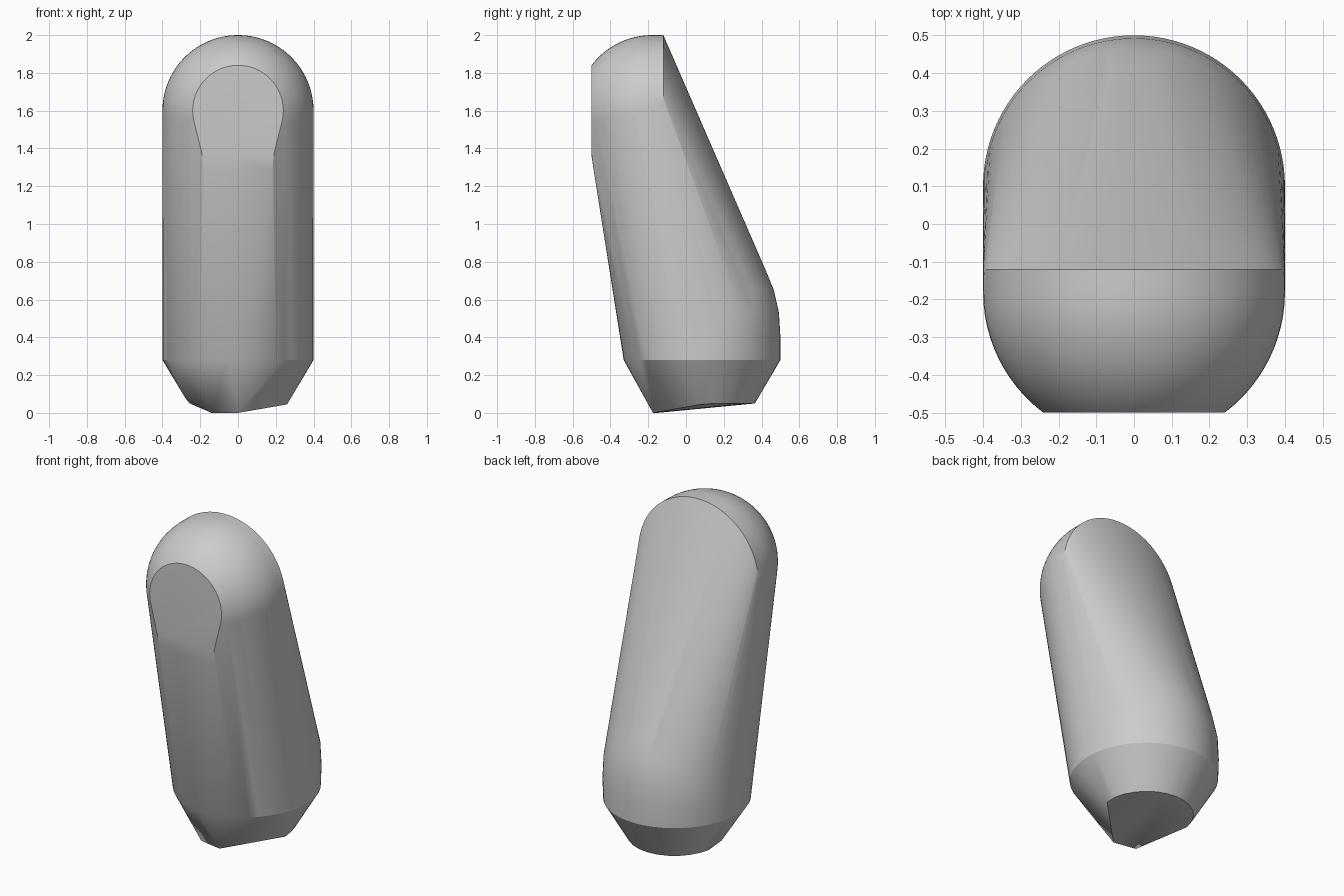
import bpy, bmesh
from math import sin, cos, pi, radians, sqrt

cube = bpy.data.objects.get("Cube")
if cube:
    bpy.data.objects.remove(cube, do_unlink=True)

R = 0.4
bm = bmesh.new()


def arc(center, rx, ry, z, start=0, end=2 * pi, steps=48):
    """Horizontal arc of points around (0, center)."""
    for i in range(steps + 1):
        a = start + (end - start) * i / steps
        bm.verts.new((rx * cos(a), center + ry * sin(a), z))


def arch(y, r, steps=48, end=pi):
    """Upright arc of points facing the front."""
    for i in range(steps + 1):
        a = end * i / steps
        bm.verts.new((r * cos(a), y, 1.6 + r * sin(a)))


# Rounded head: a ball cut flat at the front and squarely at the back
HEAD_Y, FLAT_Y, BACK_Y = -0.18, -0.5, -0.12
arch(BACK_Y, R)
for i in range(17):
    y = HEAD_Y + (FLAT_Y - HEAD_Y) * sin(pi / 2 * i / 16)
    arch(y, sqrt(R * R - (y - HEAD_Y) ** 2), 64, 2 * pi)

# Lower end of the flat front panel
for s in (-1, 1):
    bm.verts.new((s * 0.19, -0.5, 1.37))
    bm.verts.new((s * 0.18, -0.488, 1.28))

# Body foot, with a rounded heel
arc(0.085, R, 0.415, 0.28)
arc(0.1, R, 0.4, 0.4, 0, pi)
arc(0.1, 0.395, 0.392, 0.53, 0, pi)
arc(0.1, 0.37, 0.365, 0.65, 0, pi)
arc(0.1, 0.32, 0.32, 0.76, 0, pi)

# Uneven chamfered underside
arc(0.1, 0.26, 0.265, 0.05, radians(10), radians(170), 12)
for p in ((-0.14, -0.15, 0), (0, -0.175, 0), (-0.28, 0.06, 0.08), (0.26, 0.08, 0.045)):
    bm.verts.new(p)

# Wrap everything in one convex skin
bmesh.ops.remove_doubles(bm, verts=bm.verts[:], dist=0.002)
bmesh.ops.convex_hull(bm, input=bm.verts[:])
bmesh.ops.delete(bm, geom=[v for v in bm.verts if not v.link_faces], context='VERTS')
bmesh.ops.dissolve_limit(bm, angle_limit=radians(0.3), verts=bm.verts[:], edges=bm.edges[:])
bmesh.ops.recalc_face_normals(bm, faces=bm.faces[:])

mesh = bpy.data.meshes.new("capsule_body")
bm.to_mesh(mesh)
bm.free()
body = bpy.data.objects.new("capsule_body", mesh)
bpy.context.collection.objects.link(body)

# Plain grey
grey = bpy.data.materials.new("plain_grey")
grey.use_nodes = True
grey.diffuse_color = (0.6, 0.6, 0.6, 1)
grey.node_tree.nodes["Principled BSDF"].inputs["Base Color"].default_value = (0.6, 0.6, 0.6, 1)
mesh.materials.append(grey)

# Smooth shading with crisp creases
bpy.context.view_layer.objects.active = body
body.select_set(True)
bpy.ops.object.shade_smooth_by_angle(angle=radians(28))
